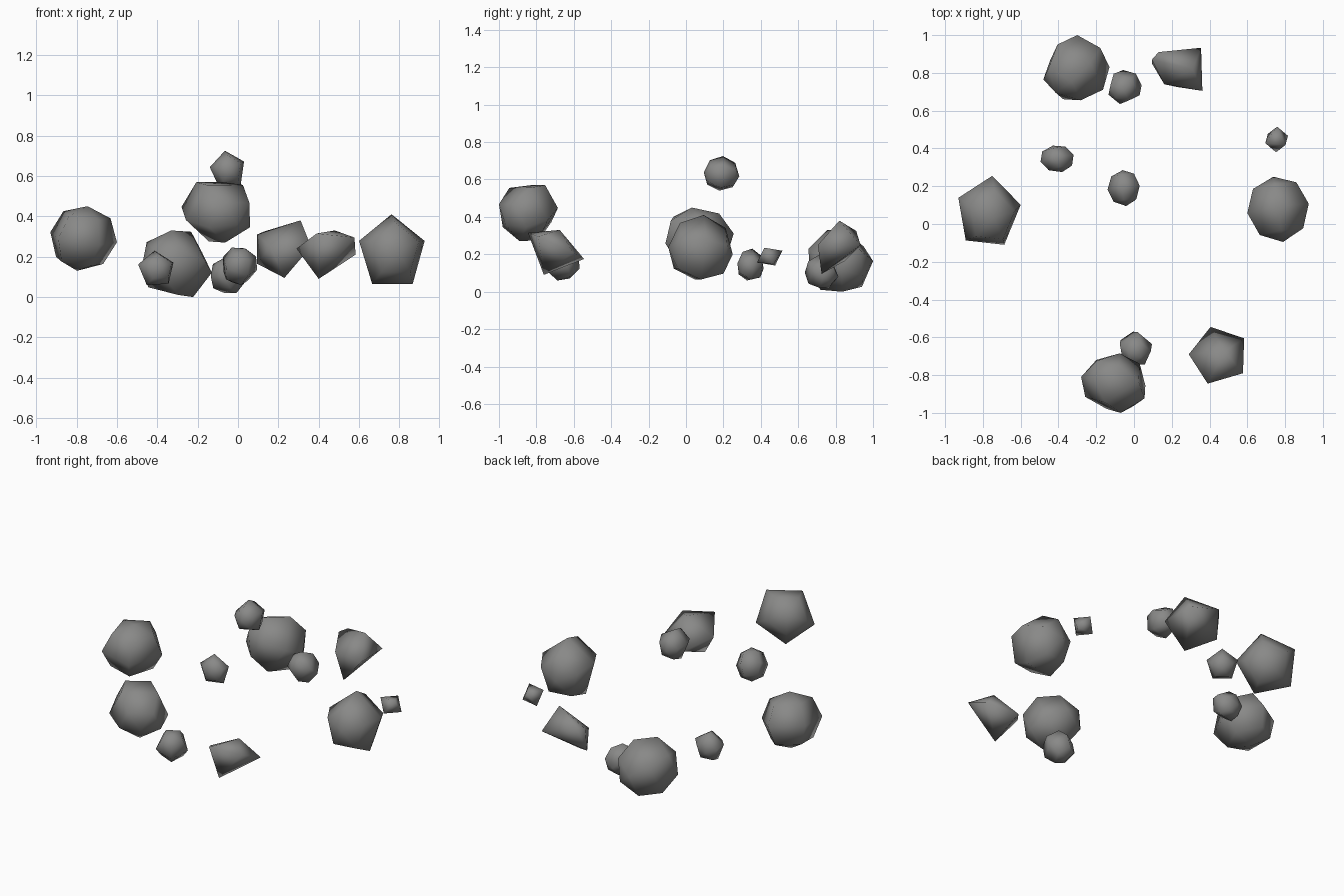
import bpy, bmesh, math
from mathutils import Vector

if "Cube" in bpy.data.objects:
    bpy.data.objects.remove(bpy.data.objects["Cube"])

stone = bpy.data.materials.new("grey stone")
stone.diffuse_color = (0.25, 0.25, 0.245, 1)
stone.use_nodes = True
stone.node_tree.nodes["Principled BSDF"].inputs["Base Color"].default_value = stone.diffuse_color


def hull_object(name, points):
    """Smooth-shaded convex rock through the given points."""
    bm = bmesh.new()
    for p in points:
        bm.verts.new(p)
    bmesh.ops.convex_hull(bm, input=bm.verts)
    bmesh.ops.recalc_face_normals(bm, faces=bm.faces)
    for f in bm.faces:
        f.smooth = True
    mesh = bpy.data.meshes.new(name)
    bm.to_mesh(mesh)
    bm.free()
    mesh.materials.append(stone)
    ob = bpy.data.objects.new(name, mesh)
    bpy.context.collection.objects.link(ob)
    return ob


def rock(name, segs, rings, axis, ref, lo, hi):
    """Coarse sphere with its poles on axis and a corner toward ref, fitted into the box lo-hi."""
    n = Vector(axis).normalized()
    u = Vector(ref)
    u = (u - n * u.dot(n)).normalized()
    v = n.cross(u)
    pts = [n, -n]
    for r in range(1, rings):
        lat = math.pi * r / rings
        for s in range(segs):
            a = 2 * math.pi * s / segs
            pts.append(n * math.cos(lat) + (u * math.cos(a) + v * math.sin(a)) * math.sin(lat))
    mn = [min(p[i] for p in pts) for i in range(3)]
    mx = [max(p[i] for p in pts) for i in range(3)]
    fit = [[lo[i] + (p[i] - mn[i]) / (mx[i] - mn[i]) * (hi[i] - lo[i]) for i in range(3)] for p in pts]
    return hull_object(name, fit)


# large boulders
rock("left_boulder", 5, 4, (0.15, -0.15, 1), (0.1, 1, 0), (-0.93, -0.11, 0.13), (-0.60, 0.255, 0.45))
rock("right_boulder", 5, 4, (0.15, -1, 0.1), (0, 0, 1), (0.60, -0.095, 0.065), (0.925, 0.25, 0.41))
rock("back_boulder", 5, 4, (0.59, 0.69, -0.42), (0.42, 0.19, 0.9), (-0.48, 0.655, 0.0), (-0.13, 1.0, 0.33))
rock("front_boulder", 5, 4, (-0.52, 0.74, 0.42), (-0.24, 0.35, -0.9), (-0.28, -1.0, 0.27), (0.06, -0.685, 0.57))

# small stones
rock("back_stone", 5, 4, (0.5, 0.6, -0.6), (0, 0, 1), (-0.135, 0.635, 0.02), (0.04, 0.815, 0.20))
rock("left_stone", 5, 4, (0.25, -0.95, 0.15), (-0.05, 0, 1), (-0.495, 0.275, 0.06), (-0.32, 0.415, 0.23))
rock("high_stone", 5, 4, (0.1, -1, 0.1), (-0.15, 0, 1), (-0.14, 0.095, 0.54), (0.03, 0.285, 0.725))
rock("front_stone", 5, 4, (0.3, -0.4, 0.85), (0, 1, 0), (-0.075, -0.745, 0.06), (0.095, -0.57, 0.245))
rock("pebble", 4, 2, (0.04, -0.025, 0.045), (-0.007, 0.065, 0.02), (0.695, 0.38, 0.14), (0.815, 0.515, 0.235))

# wedge-shaped shards
hull_object("back_shard", [
    (0.31, 0.82, 0.38), (0.23, 0.725, 0.095), (0.362, 0.705, 0.25), (0.355, 0.933, 0.25),
    (0.13, 0.91, 0.325), (0.095, 0.85, 0.165), (0.16, 0.74, 0.25), (0.095, 0.87, 0.31)])
hull_object("front_shard", [
    (0.405, -0.545, 0.175), (0.583, -0.605, 0.21), (0.577, -0.79, 0.295), (0.39, -0.845, 0.315),
    (0.29, -0.69, 0.24), (0.48, -0.675, 0.33), (0.40, -0.76, 0.09)])
